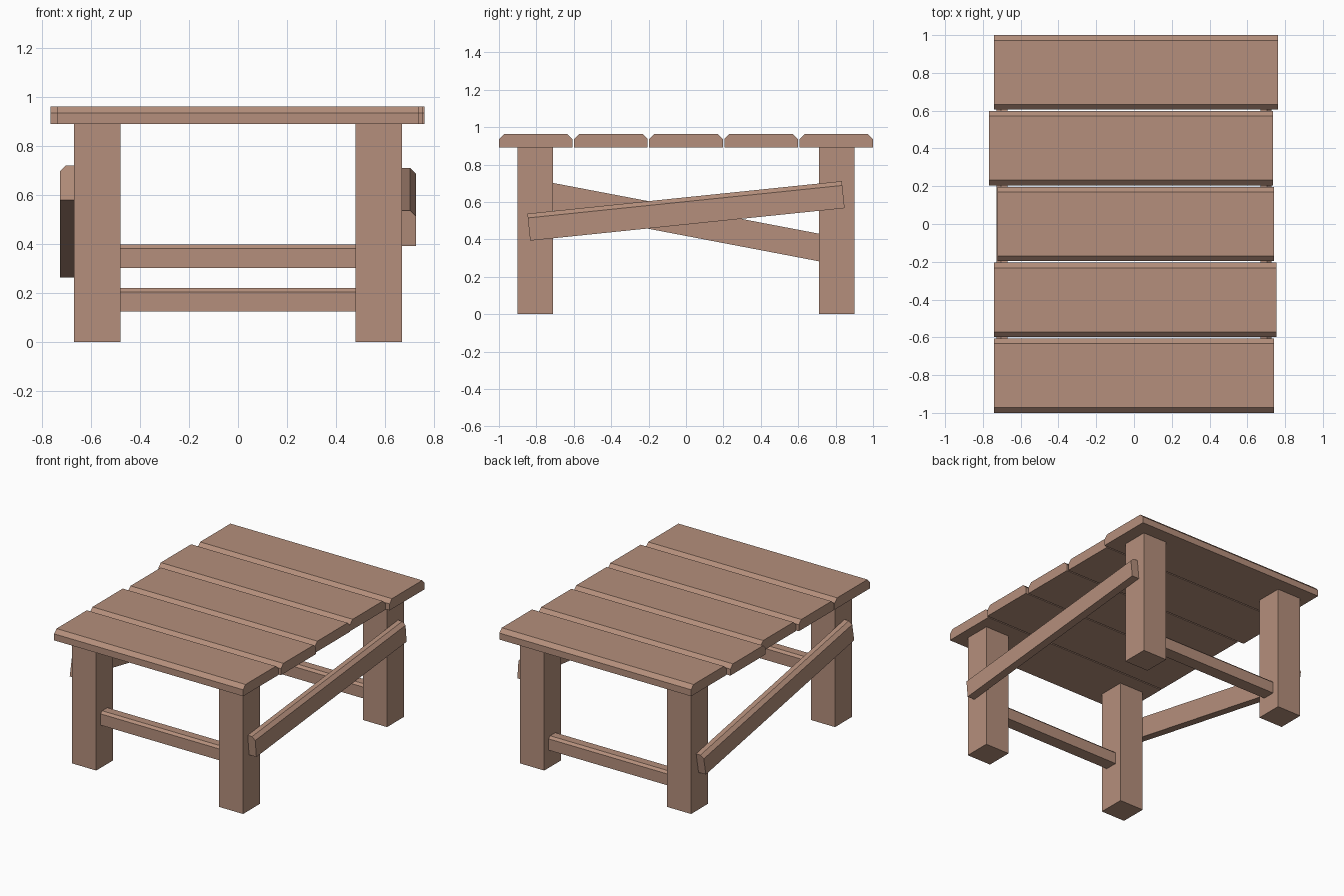
import bpy
import math

if "Cube" in bpy.data.objects:
    bpy.data.objects.remove(bpy.data.objects["Cube"])

wood = bpy.data.materials.new("warm brown wood")
wood.diffuse_color = (0.46, 0.275, 0.20, 1.0)
wood.use_nodes = True
wood.node_tree.nodes["Principled BSDF"].inputs["Base Color"].default_value = wood.diffuse_color


def prism(name, profile, length, loc, rot=(0, 0, 0)):
    """Extrude a (y, z) profile along x, centred on the origin, then place it."""
    n = len(profile)
    verts = [(x, y, z) for x in (-length / 2, length / 2) for y, z in profile]
    faces = [tuple(reversed(range(n))), tuple(range(n, 2 * n))]
    faces += [(i, (i + 1) % n, n + (i + 1) % n, n + i) for i in range(n)]
    mesh = bpy.data.meshes.new(name)
    mesh.from_pydata(verts, [], faces)
    mesh.materials.append(wood)
    ob = bpy.data.objects.new(name, mesh)
    ob.location = loc
    ob.rotation_euler = rot
    bpy.context.collection.objects.link(ob)
    return ob


def section(w, h, left=0.0, right=0.0):
    """Rectangle w by h with optional chamfers on the two top corners."""
    a, b = w / 2, h / 2
    pts = [(-a, -b), (a, -b)]
    pts += [(a, b - right), (a - right, b)] if right else [(a, b)]
    pts += [(-a + left, b), (-a, b - left)] if left else [(-a, b)]
    return pts


# table top: five uneven planks, front to back
spans = [(-0.74, 0.74), (-0.74, 0.755), (-0.723, 0.74), (-0.767, 0.735), (-0.74, 0.762)]
for i, (x0, x1) in enumerate(spans):
    prism(f"top_plank_{i + 1}", section(0.393, 0.073, 0.027, 0.027), x1 - x0,
          ((x0 + x1) / 2, -0.803 + 0.4015 * i, 0.9265))

# four square legs
for sx, side in ((-1, "left"), (1, "right")):
    for sy, end in ((-1, "front"), (1, "back")):
        prism(f"{end}_{side}_leg", section(0.19, 0.89), 0.19,
              (sx * 0.575, sy * 0.805, 0.445))

# cross rails between the legs, at different heights
for name, y, z in (("front_rail", -0.805, 0.35), ("back_rail", 0.805, 0.173)):
    prism(name, section(0.09, 0.096, 0.016, 0.016), 0.96, (0, y, z))

# slanted side braces nailed to the outside of the legs (outer top edge chamfered)
# turned +90 degrees about z, profile left (-y) points to +x
for name, x, z, slope, ch in (("right_brace", 0.6985, 0.552, 5.9, (0.023, 0)),
                              ("left_brace", -0.6985, 0.492, -10.8, (0, 0.023))):
    prism(name, section(0.057, 0.145, *ch), 1.69, (x, 0, z),
          (0, -math.radians(slope), math.pi / 2))
